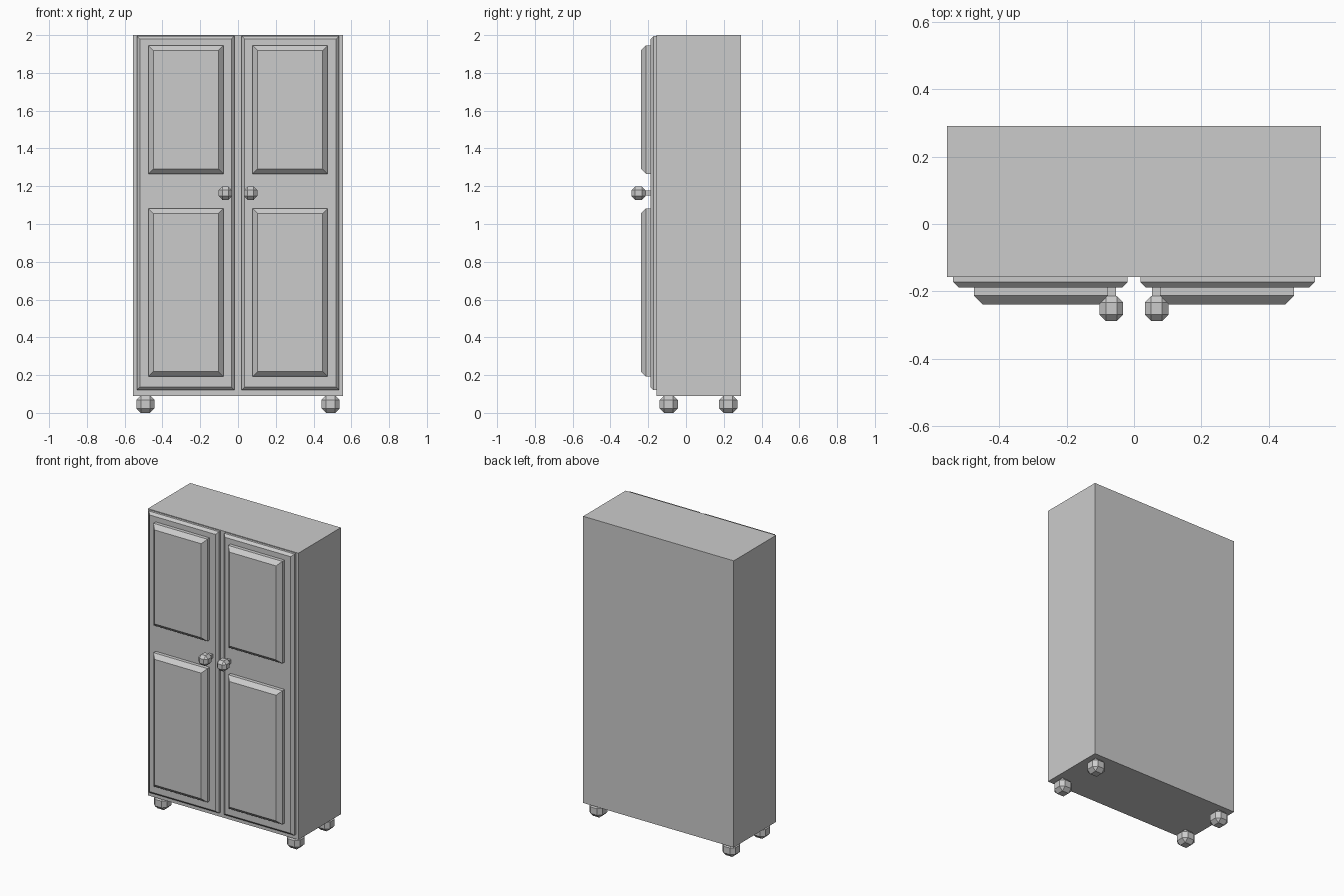
import bpy, bmesh

if "Cube" in bpy.data.objects:
    bpy.data.objects.remove(bpy.data.objects["Cube"])


def box(name, lo, hi):
    bm = bmesh.new()
    bmesh.ops.create_cube(bm, size=1)
    for v in bm.verts:
        for i in range(3):
            v.co[i] = lo[i] if v.co[i] < 0 else hi[i]
    me = bpy.data.meshes.new(name)
    bm.to_mesh(me)
    bm.free()
    ob = bpy.data.objects.new(name, me)
    bpy.context.collection.objects.link(ob)
    return ob


def chamfer_front(ob, width):
    # Chamfer only the four edges around the front (-y) face
    bm = bmesh.new()
    bm.from_mesh(ob.data)
    bm.normal_update()
    front = min(bm.faces, key=lambda f: f.calc_center_median().y)
    bmesh.ops.bevel(bm, geom=list(front.edges), offset=width, segments=1,
                    profile=0.5, affect='EDGES')
    bm.to_mesh(ob.data)
    bm.free()


def faceted_ball(name, centre, size, bevel):
    # Cube with all edges chamfered
    lo = [c - s / 2 for c, s in zip(centre, size)]
    hi = [c + s / 2 for c, s in zip(centre, size)]
    ob = box(name, lo, hi)
    mod = ob.modifiers.new("chamfer", 'BEVEL')
    mod.width = bevel
    mod.segments = 1
    mod.limit_method = 'NONE'
    return ob


# Cabinet body
box("cabinet_body", (-0.555, -0.157, 0.09), (0.555, 0.29, 2.0))

for side, s in (("left", -1), ("right", 1)):
    def span(a, b):
        return sorted((s * a, s * b))

    # Door slab
    x0, x1 = span(0.019, 0.536)
    chamfer_front(box(side + "_door", (x0, -0.188, 0.12), (x1, -0.155, 1.995)), 0.016)

    # Raised panels
    x0, x1 = span(0.077, 0.475)
    for part, z0, z1 in (("upper", 1.265, 1.945), ("lower", 0.192, 1.083)):
        chamfer_front(box(f"{side}_{part}_panel", (x0, -0.239, z0), (x1, -0.186, z1)), 0.027)

    # Knob and stem
    x = s * 0.067
    box(side + "_knob_stem", (x - 0.0135, -0.218, 1.15), (x + 0.0135, -0.186, 1.177))
    faceted_ball(side + "_knob", (x, -0.251, 1.163), (0.07, 0.074, 0.07), 0.019)

    # Feet
    for end, y in (("front", -0.092), ("back", 0.223)):
        faceted_ball(f"{side}_{end}_foot", (s * 0.49, y, 0.046), (0.097, 0.097, 0.092), 0.024)
